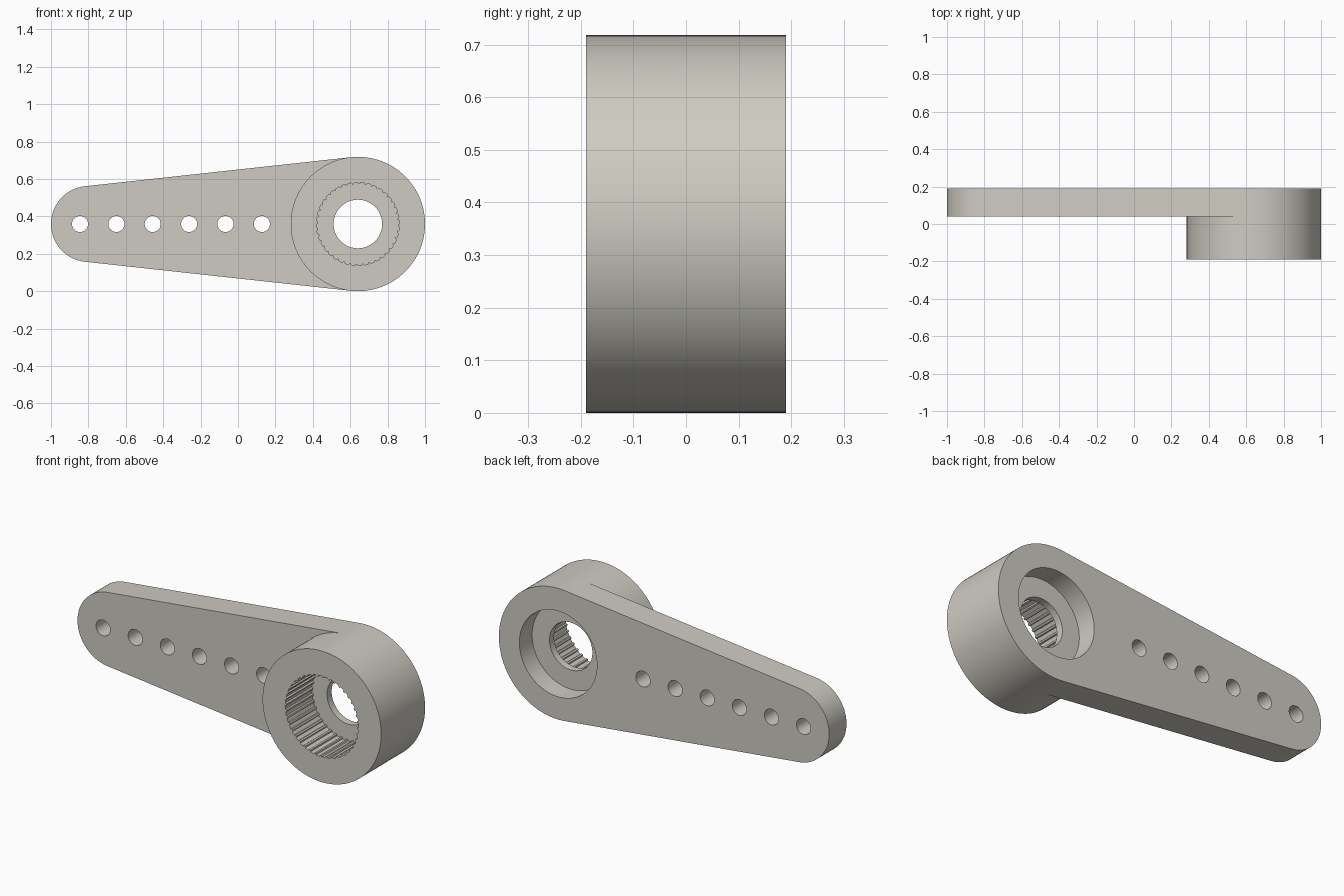
import bpy, bmesh, math
from mathutils import Vector

if "Cube" in bpy.data.objects:
    bpy.data.objects.remove(bpy.data.objects["Cube"])

HUB_X, TIP_X, Z0 = 0.641, -0.797, 0.359
HUB_R, TIP_R = 0.359, 0.203
FRONT, ARM, WEB, BACK = -0.19, 0.04, 0.08, 0.19   # depth levels along y
TANGENT = math.pi / 2 + math.asin((HUB_R - TIP_R) / (HUB_X - TIP_X))

bm = bmesh.new()


def arc(cx, r, a0, a1, n):
    """Points in the x-z plane, both ends included."""
    return [(cx + r * math.cos(a0 + (a1 - a0) * i / n),
             Z0 + r * math.sin(a0 + (a1 - a0) * i / n)) for i in range(n + 1)]


def circle(cx, r, n):
    return arc(cx, r, 0, 2 * math.pi, n)[:-1]


def wall(loop, y0, y1):
    """Side surface of a closed loop between two depths."""
    a = [bm.verts.new((x, y0, z)) for x, z in loop]
    b = [bm.verts.new((x, y1, z)) for x, z in loop]
    for i in range(len(loop)):
        j = (i + 1) % len(loop)
        bm.faces.new((a[i], a[j], b[j], b[i]))


def cap(y, *loops):
    """Flat face bounded by an outer loop, with the other loops as holes."""
    edges = []
    for loop in loops:
        v = [bm.verts.new((x, y, z)) for x, z in loop]
        edges += [bm.edges.new((v[i - 1], v[i])) for i in range(len(v))]
    bmesh.ops.triangle_fill(bm, edges=edges, use_beauty=True, normal=Vector((0, 1, 0)))


# Outlines: the arm and the hub share the hub's outer arc
outer_arc = arc(HUB_X, HUB_R, -TANGENT, TANGENT, 64)
inner_arc = arc(HUB_X, HUB_R, TANGENT, 2 * math.pi - TANGENT, 52)
tip_arc = arc(TIP_X, TIP_R, TANGENT, 2 * math.pi - TANGENT, 48)
arm_outline = outer_arc + tip_arc
hub_outline = outer_arc + inner_arc[1:-1]
arm_front = tip_arc + inner_arc[::-1]

# Splined bore, centre hole, rear counterbore and link holes
TEETH = 40
spline = []
for i in range(TEETH):
    for f, r in ((0.0, 0.222), (0.55, 0.222), (0.65, 0.214), (0.9, 0.214)):
        a = 2 * math.pi * (i + f) / TEETH
        spline.append((HUB_X + r * math.cos(a), Z0 + r * math.sin(a)))
centre_hole = circle(HUB_X, 0.13, 64)
counterbore = circle(HUB_X, 0.235, 80)
link_holes = [circle(-0.845 + 0.1945 * i, 0.043, 32) for i in range(6)]

# Outer walls
wall(arm_outline, ARM, BACK)
wall(hub_outline, FRONT, ARM)
# The two straight arm sides close the loops; the shared arc is merged below
# Inner walls
wall(spline, FRONT, ARM)
wall(centre_hole, ARM, WEB)
wall(counterbore, WEB, BACK)
for hole in link_holes:
    wall(hole, ARM, BACK)
# Flat faces
cap(FRONT, hub_outline, spline)
cap(ARM, arm_front, *link_holes)
cap(ARM, spline, centre_hole)
cap(WEB, counterbore, centre_hole)
cap(BACK, arm_outline, counterbore, *link_holes)

bmesh.ops.remove_doubles(bm, verts=bm.verts[:], dist=1e-5)
bmesh.ops.recalc_face_normals(bm, faces=bm.faces[:])

mesh = bpy.data.meshes.new("servo_arm")
bm.to_mesh(mesh)
bm.free()
mat = bpy.data.materials.new("warm light grey")
mat.diffuse_color = (0.62, 0.60, 0.54, 1)
mat.use_nodes = True
mat.node_tree.nodes["Principled BSDF"].inputs["Base Color"].default_value = mat.diffuse_color
mesh.materials.append(mat)
servo_arm = bpy.data.objects.new("servo_arm", mesh)
bpy.context.collection.objects.link(servo_arm)
bpy.context.view_layer.objects.active = servo_arm
servo_arm.select_set(True)
bpy.ops.object.shade_smooth_by_angle(angle=math.radians(25))
